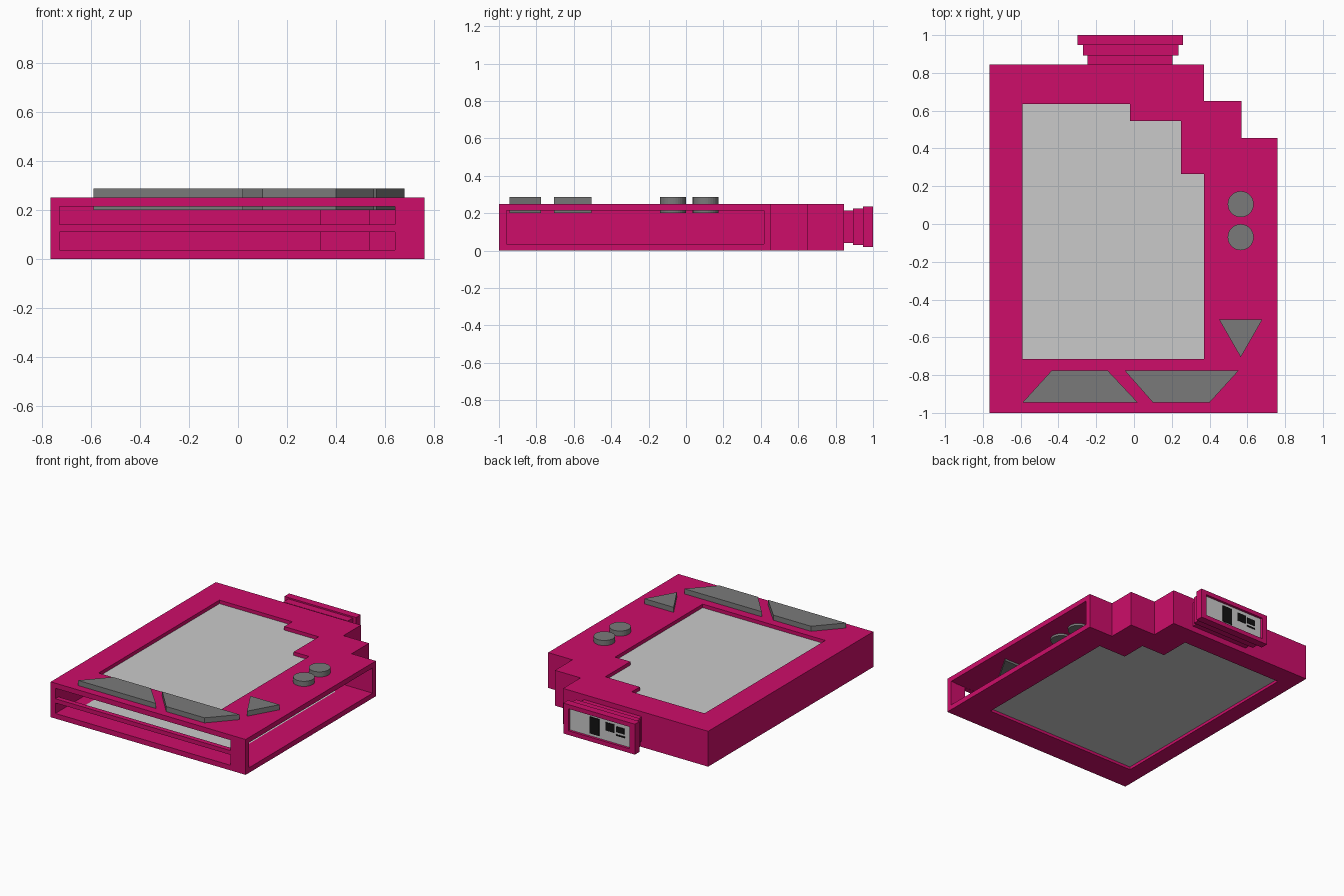
import bpy, bmesh, math

cube = bpy.data.objects.get("Cube")
if cube:
    bpy.data.objects.remove(cube, do_unlink=True)


def material(name, rgb):
    m = bpy.data.materials.new(name)
    m.use_nodes = True
    m.diffuse_color = (*rgb, 1)
    m.node_tree.nodes["Principled BSDF"].inputs["Base Color"].default_value = (*rgb, 1)
    return m


pink = material("magenta", (0.61, 0.004, 0.143))
light = material("light grey", (0.59, 0.59, 0.59))
grey = material("button grey", (0.195, 0.195, 0.195))
black = material("black", (0.006, 0.006, 0.006))


def prism(name, pts, z0, z1, mat):
    """Extrude a flat outline from z0 up to z1."""
    bm = bmesh.new()
    face = bm.faces.new([bm.verts.new((x, y, z0)) for x, y in pts])
    ext = bmesh.ops.extrude_face_region(bm, geom=[face], use_keep_orig=True)
    top = [v for v in ext["geom"] if isinstance(v, bmesh.types.BMVert)]
    bmesh.ops.translate(bm, verts=top, vec=(0, 0, z1 - z0))
    bmesh.ops.recalc_face_normals(bm, faces=bm.faces)
    me = bpy.data.meshes.new(name)
    bm.to_mesh(me)
    bm.free()
    me.materials.append(mat)
    ob = bpy.data.objects.new(name, me)
    bpy.context.collection.objects.link(ob)
    return ob


def box(name, x0, x1, y0, y1, z0, z1, mat):
    return prism(name, [(x0, y0), (x1, y0), (x1, y1), (x0, y1)], z0, z1, mat)


def carve(ob, cutter):
    """Cut one shape out of another and throw the cutter away."""
    cutter.hide_render = True
    mod = ob.modifiers.new("cut", 'BOOLEAN')
    mod.operation = 'DIFFERENCE'
    mod.solver = 'EXACT'
    mod.object = cutter
    bpy.context.view_layer.update()
    dg = bpy.context.evaluated_depsgraph_get()
    me = bpy.data.meshes.new_from_object(ob.evaluated_get(dg))
    ob.modifiers.clear()
    ob.data = me
    bpy.data.objects.remove(cutter, do_unlink=True)


def stepped(x0, y0, xs, ys):
    """Rectangle whose back right corner descends in steps."""
    pts = [(x0, y0), (xs[-1], y0)]
    for i in reversed(range(len(xs))):
        pts.append((xs[i], ys[i]))
        if i:
            pts.append((xs[i - 1], ys[i]))
    return pts + [(x0, ys[0])]


# Hollow case with a stepped corner
T = 0.035
H = 0.25
outline = stepped(-0.765, -1, [0.37, 0.57, 0.76], [0.845, 0.65, 0.455])
cavity = stepped(-0.765 + T, -1 + T, [0.37 - T, 0.57 - T, 0.76 - T],
                 [0.845 - T, 0.65 - T, 0.455 - T])
screen_shape = stepped(-0.59, -0.715, [-0.02, 0.25, 0.37], [0.635, 0.545, 0.265])
base_shape = stepped(-0.645, -0.81, [0.15, 0.335, 0.55], [0.70, 0.485, 0.305])

case = prism("case", outline, 0, H, pink)
carve(case, prism("cavity_cutter", cavity, T, H - T, pink))
carve(case, prism("screen_cutter", screen_shape, 0.15, 0.4, pink))
carve(case, prism("base_cutter", base_shape, -0.1, 0.1, pink))

# Two front slots and one side slot
for z0, z1 in ((0.036, 0.11), (0.14, 0.214)):
    carve(case, box("slot_cutter", -0.729, 0.64, -1.1, -0.9, z0, z1, pink))
carve(case, box("slot_cutter", 0.68, 0.9, -0.96, 0.418, 0.036, 0.214, pink))

# Screen and underside panel, recessed in their openings
prism("screen", screen_shape, H - T, H - 0.025, light)
prism("base_panel", base_shape, 0.02, T, light)

# Raised buttons that pass through the top
Z0, Z1 = 0.20, 0.286
for n, cy in (("upper", 0.105), ("lower", -0.07)):
    ring = [(0.565 + 0.069 * math.cos(i * math.tau / 32),
             cy + 0.069 * math.sin(i * math.tau / 32)) for i in range(32)]
    prism(n + "_round_button", ring, Z0, Z1, grey)
prism("triangle_button", [(0.45, -0.505), (0.565, -0.705), (0.68, -0.505)], Z0, Z1, grey)
prism("left_wedge_button",
      [(0.10, -0.945), (0.40, -0.945), (0.555, -0.775), (-0.05, -0.775)], Z0, Z1, grey)
prism("right_wedge_button",
      [(-0.59, -0.945), (0.02, -0.945), (-0.14, -0.775), (-0.435, -0.775)], Z0, Z1, grey)

# Stepped connector on the back
box("connector_neck", -0.245, 0.205, 0.84, 0.895, 0.04, 0.215, pink)
box("connector_collar", -0.27, 0.235, 0.892, 0.95, 0.03, 0.225, pink)
head = box("connector_head", -0.30, 0.26, 0.947, 1.0, 0.02, 0.235, pink)
carve(head, box("socket_cutter", -0.26, 0.22, 0.98, 1.1, 0.05, 0.205, pink))
box("port_panel", -0.26, 0.22, 0.975, 0.983, 0.05, 0.205, light)

# Dark ports on the panel
ports = {
    "tall_port": (-0.012, 0.065, 0.068, 0.187),
    "square_port": (-0.13, -0.06, 0.122, 0.18),
    "small_port": (-0.207, -0.145, 0.132, 0.172),
    "port_bar": (-0.21, -0.142, 0.106, 0.116),
}
for n, (x0, x1, z0, z1) in ports.items():
    box(n, x0, x1, 0.981, 0.987, z0, z1, black)
